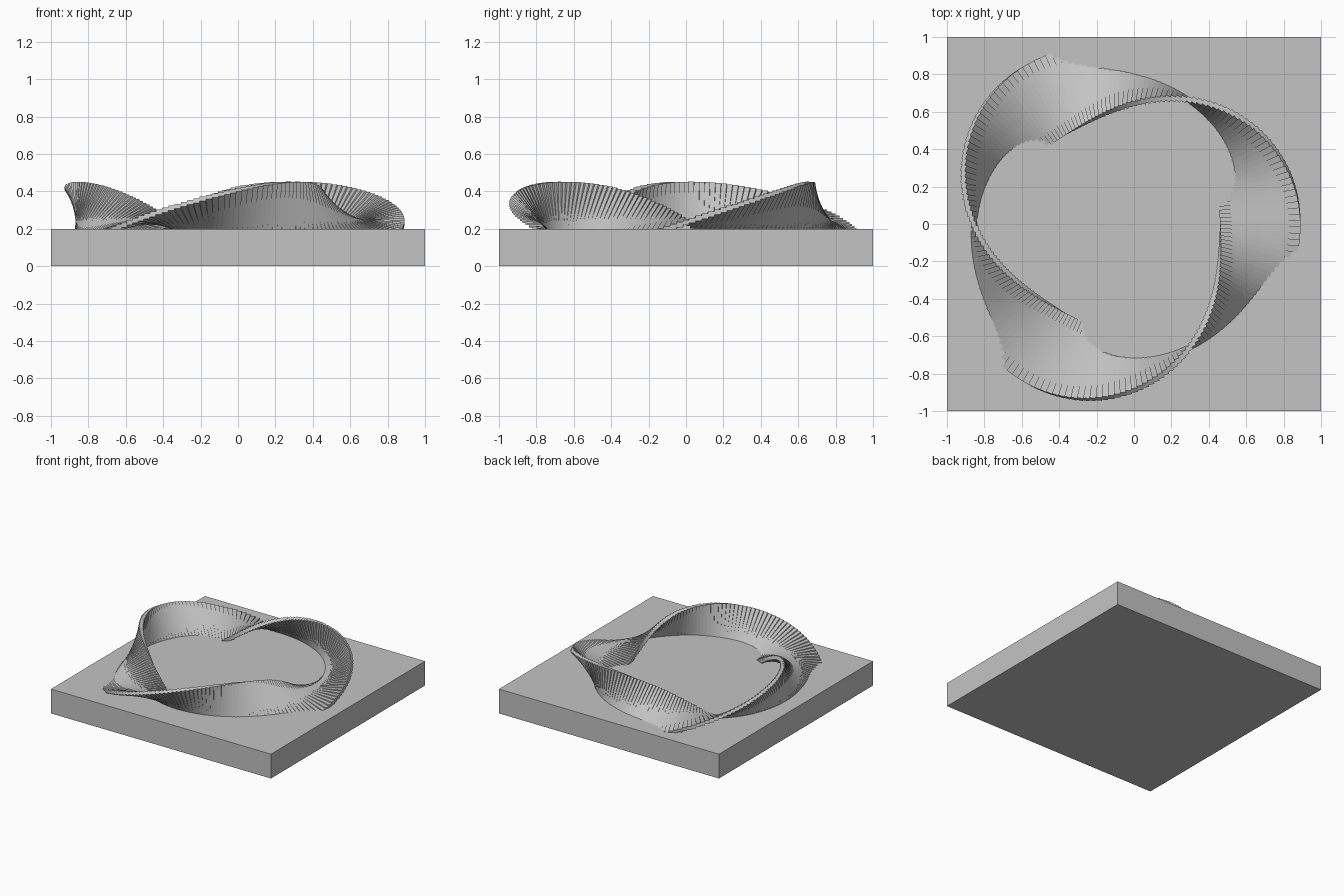
import bpy, bmesh
from math import radians, pi
from mathutils import Matrix, Vector

default = bpy.data.objects.get("Cube")
if default:
    bpy.data.objects.remove(default)

GREY = (0.55, 0.55, 0.55, 1)
grey = bpy.data.materials.new("plain grey")
grey.use_nodes = True
grey.diffuse_color = GREY
grey.node_tree.nodes["Principled BSDF"].inputs["Base Color"].default_value = GREY


def add_object(name, bm):
    mesh = bpy.data.meshes.new(name)
    bm.to_mesh(mesh)
    bm.free()
    mesh.materials.append(grey)
    obj = bpy.data.objects.new(name, mesh)
    bpy.context.collection.objects.link(obj)
    return obj


def add_box(bm, size, matrix):
    bmesh.ops.create_cube(bm, size=1, matrix=matrix @ Matrix.Diagonal((*size, 1)))


# Square base slab
bm = bmesh.new()
add_box(bm, (2, 2, 0.2), Matrix.Translation((0, 0, 0.1)))
add_object("base_slab", bm)

# Ring of thin slats, making three half turns around the loop
SLATS = 180
RADIUS, WIDTH, THICKNESS = 0.765, 0.43, 0.028
CENTRE = Vector((-0.09, 0, 0.236))
SLAT_LENGTH = 2 * pi * (RADIUS + WIDTH / 2) / SLATS

bm = bmesh.new()
for i in range(SLATS):
    angle = 2 * pi * i / SLATS
    tilt = 1.5 * (angle - radians(60.5)) + pi / 2
    place = (Matrix.Translation(CENTRE) @ Matrix.Rotation(angle, 4, "Z")
             @ Matrix.Translation((RADIUS, 0, 0)) @ Matrix.Rotation(-tilt, 4, "Y"))
    add_box(bm, (WIDTH, SLAT_LENGTH, THICKNESS), place)
add_object("twisted_ring", bm)
